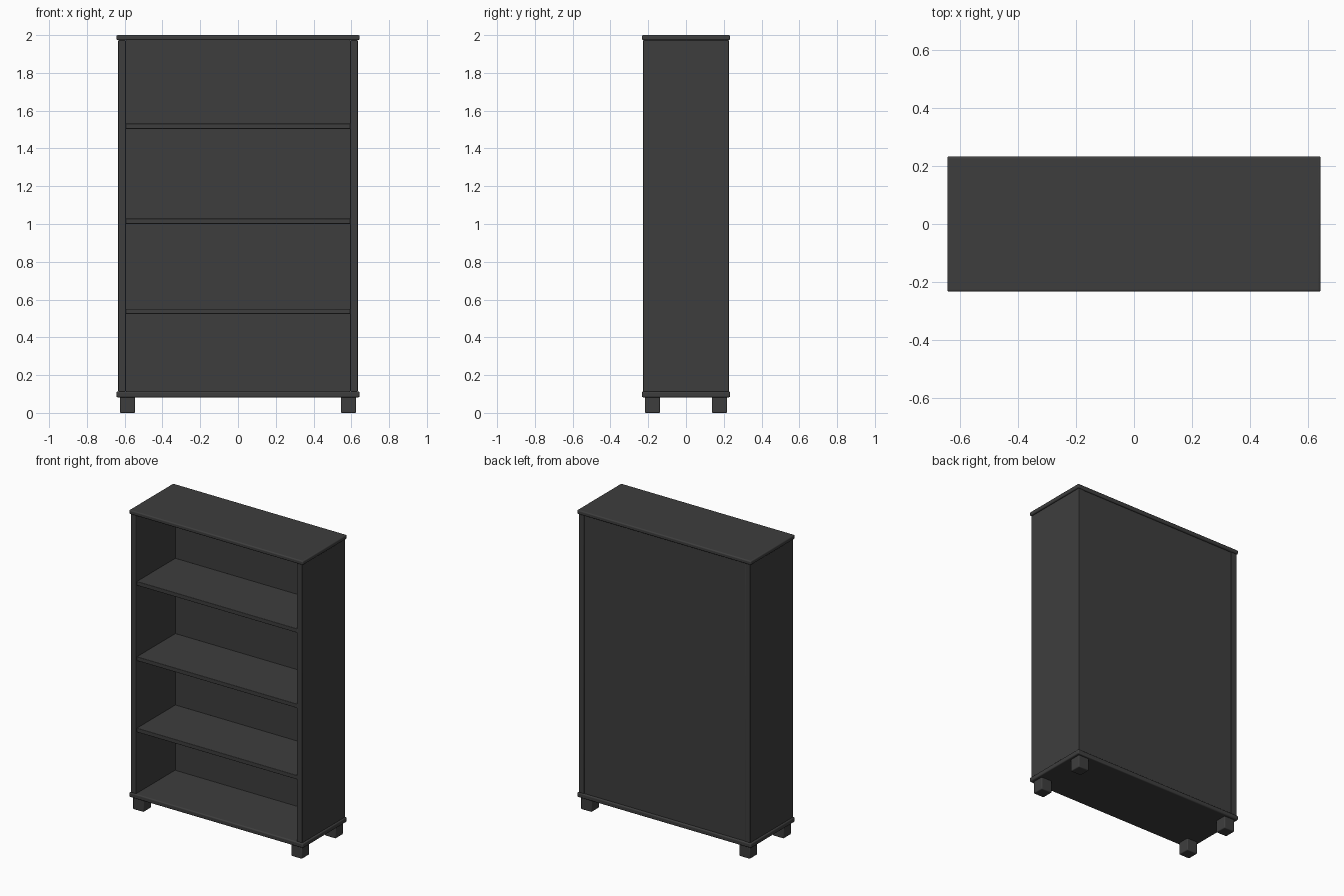
import bpy

cube = bpy.data.objects.get("Cube")
if cube:
    bpy.data.objects.remove(cube)

# Single dark finish
finish = bpy.data.materials.new("charcoal_finish")
finish.use_nodes = True
color = (0.048, 0.048, 0.048, 1)
finish.diffuse_color = color
finish.node_tree.nodes["Principled BSDF"].inputs["Base Color"].default_value = color


def board(name, x, y, z, bevel=0.0):
    """Box spanning the given (low, high) ranges, with optional rounded edges."""
    spans = (x, y, z)
    bpy.ops.mesh.primitive_cube_add(size=1, location=[(a + b) / 2 for a, b in spans])
    obj = bpy.context.object
    obj.name = name
    obj.scale = [b - a for a, b in spans]
    bpy.ops.object.transform_apply(location=False, rotation=False, scale=True)
    obj.data.materials.append(finish)
    if bevel:
        mod = obj.modifiers.new("rounded_edges", "BEVEL")
        mod.width = bevel
        mod.segments = 3
        bpy.ops.object.shade_smooth_by_angle()
    return obj


WIDTH, DEPTH = 0.643, 0.233      # half sizes of the top and base
INNER, OUTER = 0.594, 0.634      # side panel faces
SIDE_Y = 0.227
BASE_Z, TOP_Z = 0.113, 1.973

# Top and base slabs
board("top_panel", (-WIDTH, WIDTH), (-DEPTH, DEPTH), (TOP_Z, 2.0), 0.007)
board("base_panel", (-WIDTH, WIDTH), (-DEPTH, DEPTH), (0.082, BASE_Z), 0.007)

# Side panels
for side, s in (("left", 1), ("right", -1)):
    board(f"{side}_side_panel", sorted((s * INNER, s * OUTER)),
          (-SIDE_Y, SIDE_Y), (BASE_Z, TOP_Z), 0.003)

# Back panel set between the sides
board("back_panel", (-INNER, INNER), (0.187, 0.221), (BASE_Z, TOP_Z))

# Shelves
for i, z in enumerate((0.524, 1.001, 1.504), 1):
    board(f"shelf_{i}", (-INNER, INNER), (-0.221, 0.187), (z, z + 0.027), 0.003)

# Feet
for side, s in (("left", 1), ("right", -1)):
    for end, t in (("front", -1), ("back", 1)):
        board(f"{end}_{side}_foot", sorted((s * 0.545, s * 0.625)),
              sorted((t * 0.138, t * 0.218)), (0, 0.09), 0.006)
